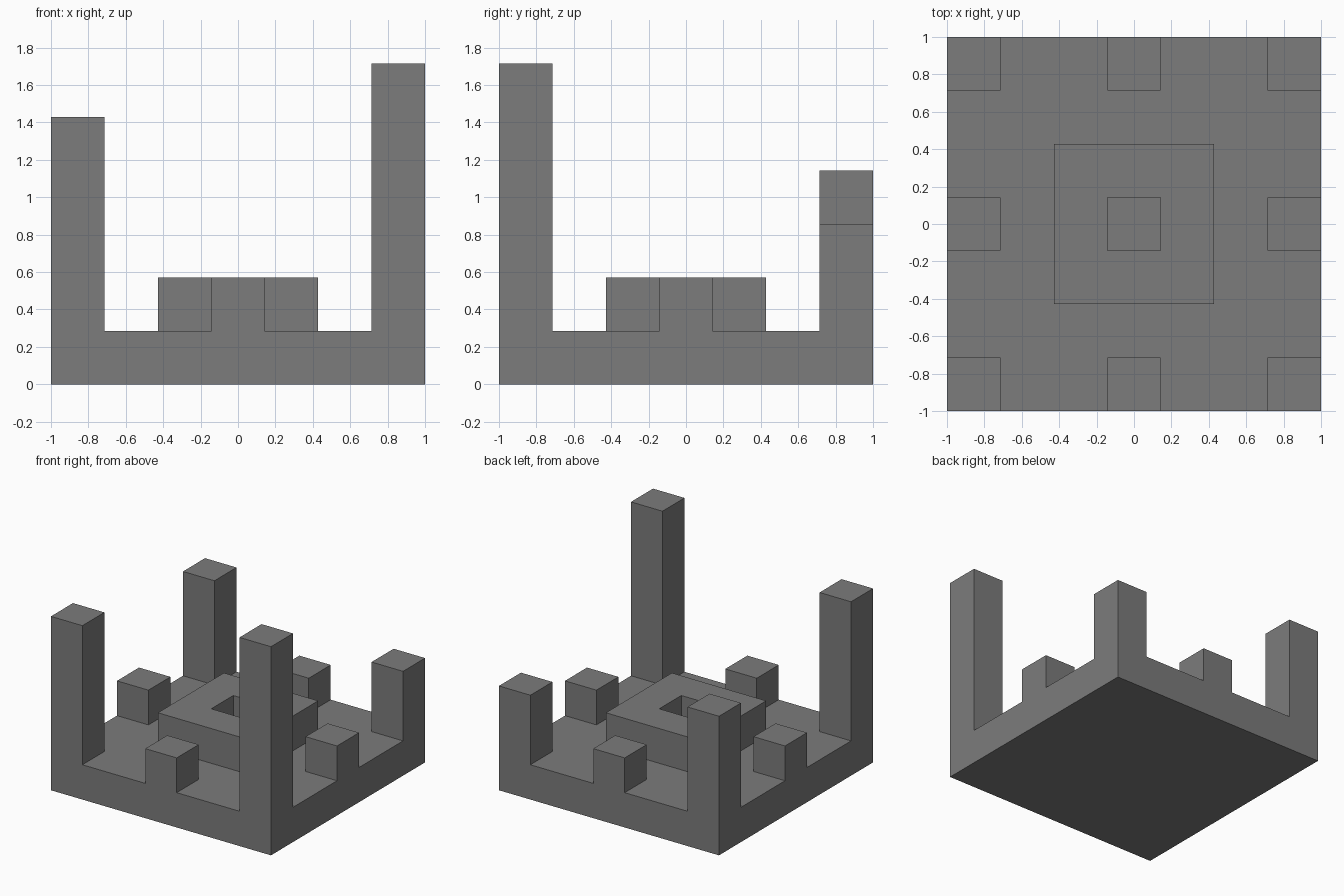
import bpy
import bmesh
from mathutils import Vector

cube = bpy.data.objects.get("Cube")
if cube:
    bpy.data.objects.remove(cube, do_unlink=True)

U = 2 / 7  # module: the plan is seven by seven modules

# One grey for everything
grey = bpy.data.materials.new("stone_grey")
grey.use_nodes = True
colour = (0.2, 0.2, 0.2, 1)
grey.diffuse_color = colour
grey.node_tree.nodes["Principled BSDF"].inputs["Base Color"].default_value = colour

# Base slab, one module thick
bm = bmesh.new()
bmesh.ops.create_cube(bm, size=1)
bmesh.ops.scale(bm, vec=(7 * U, 7 * U, U), verts=bm.verts)
bmesh.ops.translate(bm, vec=(0, 0, U / 2), verts=bm.verts)

# Score the slab into modules
for axis in (Vector((1, 0, 0)), Vector((0, 1, 0))):
    for i in range(6):
        bmesh.ops.bisect_plane(bm, geom=bm.verts[:] + bm.edges[:] + bm.faces[:],
                               plane_co=axis * (i - 2.5) * U, plane_no=axis)


def raise_cells(cells, height):
    """Pull the slab's top faces at the given cells up by whole modules."""
    bm.normal_update()
    faces = []
    for f in bm.faces:
        c = f.calc_center_median()
        if f.normal.z > 0.9 and abs(c.z - U) < 0.01:
            if (round(c.x / U), round(c.y / U)) in cells:
                faces.append(f)
    result = bmesh.ops.extrude_face_region(bm, geom=faces)
    verts = [g for g in result["geom"] if isinstance(g, bmesh.types.BMVert)]
    bmesh.ops.translate(bm, vec=(0, 0, height * U), verts=verts)


# Corner towers, each a different height
for cell, height in {(3, -3): 5, (-3, -3): 4, (-3, 3): 3, (3, 3): 2}.items():
    raise_cells({cell}, height)

# Short posts at the middle of each side
for cell in ((0, -3), (0, 3), (-3, 0), (3, 0)):
    raise_cells({cell}, 1)

# Central square ring with an open well
ring = {(x, y) for x in (-1, 0, 1) for y in (-1, 0, 1)} - {(0, 0)}
raise_cells(ring, 1)

bmesh.ops.recalc_face_normals(bm, faces=bm.faces)
mesh = bpy.data.meshes.new("towered_platform")
bm.to_mesh(mesh)
bm.free()
mesh.materials.append(grey)
platform = bpy.data.objects.new("towered_platform", mesh)
bpy.context.collection.objects.link(platform)
